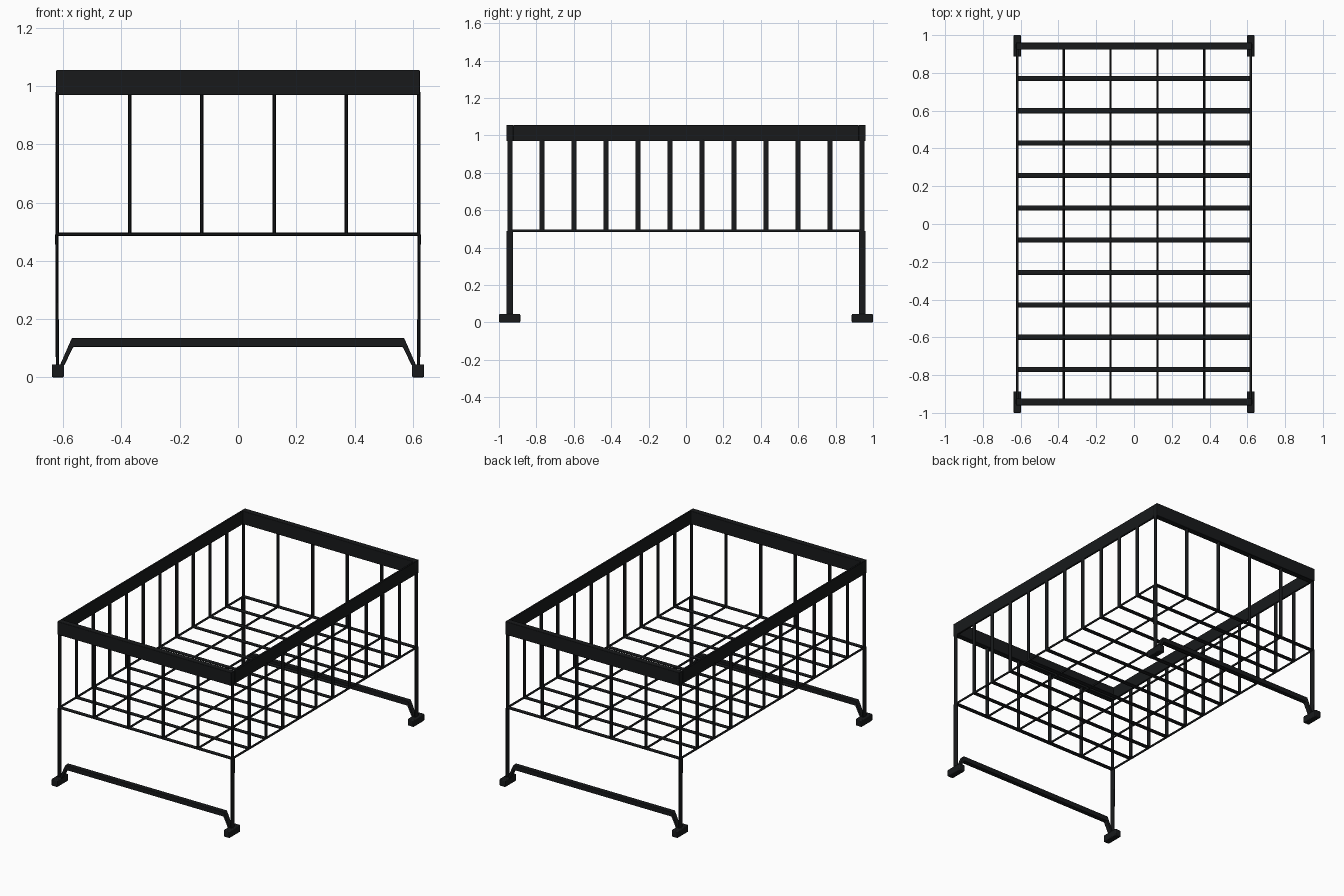
import bpy, bmesh
from math import pi
from mathutils import Matrix, Vector

if "Cube" in bpy.data.objects:
    bpy.data.objects.remove(bpy.data.objects["Cube"])

black = bpy.data.materials.new("black_metal")
black.diffuse_color = (0.009, 0.01, 0.011, 1)
black.use_nodes = True
black.node_tree.nodes["Principled BSDF"].inputs["Base Color"].default_value = black.diffuse_color


def finish(bm, name, bevel=0.0):
    bmesh.ops.recalc_face_normals(bm, faces=bm.faces)
    me = bpy.data.meshes.new(name)
    bm.to_mesh(me)
    bm.free()
    me.materials.append(black)
    ob = bpy.data.objects.new(name, me)
    bpy.context.collection.objects.link(ob)
    if bevel:
        mod = ob.modifiers.new("bevel", 'BEVEL')
        mod.width, mod.segments = bevel, 2
    bpy.context.view_layer.objects.active = ob
    ob.select_set(True)
    bpy.ops.object.shade_smooth_by_angle(angle=pi / 4)
    ob.select_set(False)
    return ob


def box(bm, center, size):
    m = Matrix.Translation(center) @ Matrix.Diagonal((*size, 1))
    bmesh.ops.create_cube(bm, size=1, matrix=m)


def rod(bm, center, size, axis):
    # flattened eight-sided bar along one axis, filling the given box size
    turn = {'x': Matrix.Rotation(pi / 2, 4, 'Y'),
            'y': Matrix.Rotation(pi / 2, 4, 'X'),
            'z': Matrix.Identity(4)}[axis]
    m = (Matrix.Translation(center) @ Matrix.Diagonal((*size, 1)) @ turn
         @ Matrix.Rotation(pi / 8, 4, 'Z'))
    bmesh.ops.create_cone(bm, cap_ends=True, segments=8, radius1=0.535,
                          radius2=0.535, depth=1, matrix=m)


X, Y, FLOOR = 0.62, 0.942, 0.491
xs = [-X + i * 2 * X / 5 for i in range(6)]
ys = [-Y + i * 2 * Y / 11 for i in range(12)]

# floor grid
bm = bmesh.new()
for y in ys:
    rod(bm, (0, y, FLOOR), (2 * X, 0.027, 0.013), 'x')
for x in xs:
    rod(bm, (x, 0, FLOOR), (0.012, 2 * Y, 0.013), 'y')
finish(bm, "floor_grid")

# upright bars on all four sides
bm = bmesh.new()
spots = [(x, s * Y) for x in xs for s in (-1, 1)]
spots += [(s * X, y) for y in ys[1:-1] for s in (-1, 1)]
for x, y in spots:
    rod(bm, (x, y, 0.735), (0.012, 0.027, 0.49), 'z')
finish(bm, "side_bars")

# top rim
bm = bmesh.new()
for s in (-1, 1):
    box(bm, (0, s * 0.942, 1.012), (1.248, 0.038, 0.086))
    box(bm, (s * 0.6175, 0, 1.012), (0.013, 1.85, 0.086))
finish(bm, "top_rim", 0.003)

# legs, leaning very slightly outwards at the top
bm = bmesh.new()
for sx in (-1, 1):
    for sy in (-1, 1):
        rod(bm, (sx * X, sy * Y, 0.265), (0.011, 0.036, 0.45), 'z')
for v in bm.verts:
    v.co.x += (0.002 if v.co.x > 0 else -0.002) * (v.co.z > 0.3)
finish(bm, "legs")

# feet
bm = bmesh.new()
for sx in (-1, 1):
    for sy in (-1, 1):
        box(bm, (sx * 0.618, sy * 0.943, 0.0225), (0.042, 0.114, 0.045))
finish(bm, "feet", 0.005)

# bent stretchers between the feet
half = [(0.57, 0.136), (0.612, 0.04), (0.597, 0.04), (0.565, 0.105)]
outline = half + [(-x, z) for x, z in reversed(half)]
for name, y in (("front_stretcher", -Y), ("back_stretcher", Y)):
    bm = bmesh.new()
    face = bm.faces.new([bm.verts.new((x, y - 0.016, z)) for x, z in outline])
    out = bmesh.ops.extrude_face_region(bm, geom=[face])
    bmesh.ops.translate(bm, vec=Vector((0, 0.032, 0)),
                        verts=[g for g in out["geom"] if isinstance(g, bmesh.types.BMVert)])
    finish(bm, name, 0.003)
